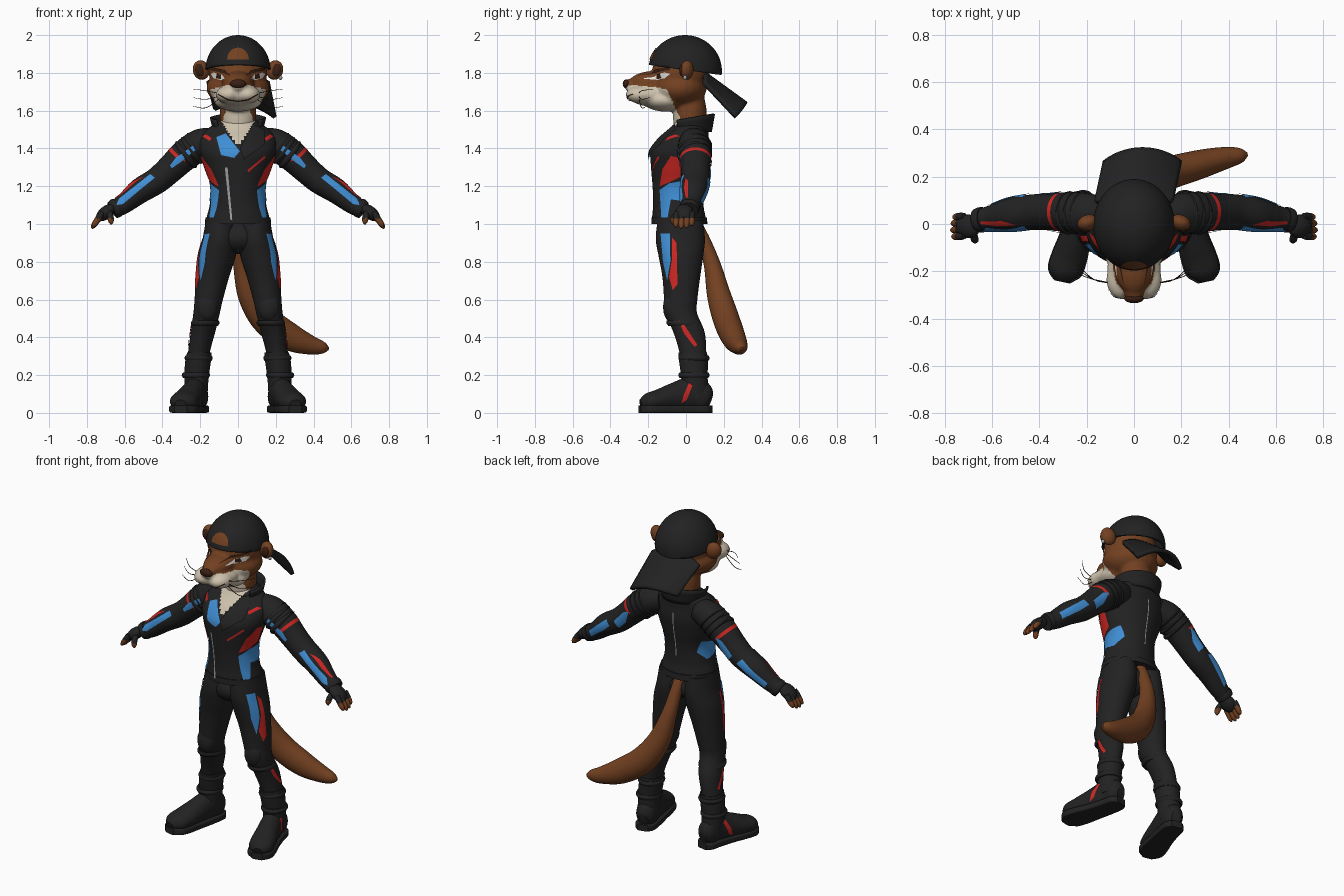
import bpy, bmesh, math
from mathutils import Vector, Matrix
from mathutils.bvhtree import BVHTree

if "Cube" in bpy.data.objects:
    bpy.data.objects.remove(bpy.data.objects["Cube"])

COLORS = {"black": (.016, .016, .017), "brown": (.17, .052, .015), "cream": (.62, .54, .42),
          "blue": (.05, .27, .66), "red": (.62, .02, .016), "dark_brown": (.04, .013, .006),
          "grey": (.35, .35, .36), "white": (.8, .78, .74)}
MATS = {}
for n, c in COLORS.items():
    MATS[n] = bpy.data.materials.new(n)
    MATS[n].diffuse_color = (*c, 1)
TREES = {}  # surfaces that plates can be laid on


def finish(name, bm, mats, mirror=False, rule=None, solid=0):
    """Turn a bmesh into a smooth object; rule(centre) picks the material slot."""
    mats = [mats] if isinstance(mats, str) else mats
    TREES[name] = BVHTree.FromBMesh(bm)
    me = bpy.data.meshes.new(name)
    for f in bm.faces:
        f.material_index = rule(f.calc_center_median()) if rule else 0
    bm.to_mesh(me)
    bm.free()
    for m in mats:
        me.materials.append(MATS[m])
    me.shade_smooth()
    me.set_sharp_from_angle(angle=math.radians(40))
    ob = bpy.data.objects.new(name, me)
    bpy.context.collection.objects.link(ob)
    if solid:
        ob.modifiers.new("thickness", 'SOLIDIFY').thickness = solid
    if mirror:
        ob.modifiers.new("mirror", 'MIRROR').use_mirror_merge = False
    return ob


def loft(name, rings, mats, mirror=False, rule=None, ref=(1, 0, 0), up=None, segs=40, sub=8, power=1):
    """Smooth tube through rings of (x, y, z, radius_a, radius_b)."""
    pts = []
    for i in range(len(rings) - 1):
        p = [rings[max(0, min(len(rings) - 1, i + k))] for k in (-1, 0, 1, 2)]
        for s in range(sub):
            t = s / sub
            pts.append([.5 * (2 * b + (c - a) * t + (2 * a - 5 * b + 4 * c - d) * t * t
                              + (3 * b - a - 3 * c + d) * t ** 3) for a, b, c, d in zip(*p)])
    pts.append(list(rings[-1]))
    bm = bmesh.new()
    loops = []
    for i, p in enumerate(pts):
        tan = Vector(up) if up else (Vector(pts[min(i + 1, len(pts) - 1)][:3])
                                     - Vector(pts[max(i - 1, 0)][:3])).normalized()
        u = Vector(ref)
        u = (u - tan * tan.dot(u)).normalized()
        v = tan.cross(u)
        loop = []
        for k in range(segs):
            a = 2 * math.pi * k / segs
            c, s = (math.copysign(abs(w) ** power, w) for w in (math.cos(a), math.sin(a)))
            loop.append(bm.verts.new(Vector(p[:3]) + u * p[3] * c + v * p[4] * s))
        loops.append(loop)
    for a, b in zip(loops, loops[1:]):
        for k in range(segs):
            j = (k + 1) % segs
            bm.faces.new((a[k], a[j], b[j], b[k]))
    bm.faces.new(loops[0][::-1])
    bm.faces.new(loops[-1])
    bmesh.ops.recalc_face_normals(bm, faces=bm.faces[:])
    return finish(name, bm, mats, mirror, rule)


def add_ball(bm, loc, rad, rot=(0, 0, 0)):
    m = Matrix.Translation(loc)
    for ang, ax in zip(rot, "XYZ"):
        m = m @ Matrix.Rotation(math.radians(ang), 4, ax)
    bmesh.ops.create_uvsphere(bm, u_segments=24, v_segments=16, radius=1,
                              matrix=m @ Matrix.Diagonal((*rad, 1)))


def ball(name, loc, rad, mat, mirror=False, rot=(0, 0, 0)):
    bm = bmesh.new()
    add_ball(bm, loc, rad, rot)
    return finish(name, bm, mat, mirror)


def plate(name, on, view, pts, mat, mirror=False, lift=.005):
    """Lay a thin polygon, drawn in one view plane, onto another part's surface."""
    to3d, ray = {"front": (lambda a, b: Vector((a, -2, b)), Vector((0, 1, 0))),
                 "back": (lambda a, b: Vector((a, 2, b)), Vector((0, -1, 0))),
                 "side": (lambda a, b: Vector((2, a, b)), Vector((-1, 0, 0))),
                 "top": (lambda a, b: Vector((a, b, 3)), Vector((0, 0, -1)))}[view]
    bm = bmesh.new()
    f = bm.faces.new([bm.verts.new(to3d(*p)) for p in pts])
    f.normal_update()
    if f.normal.dot(ray) > 0:
        f.normal_flip()
    bmesh.ops.triangulate(bm, faces=bm.faces[:])
    bmesh.ops.subdivide_edges(bm, edges=bm.edges[:], cuts=8, use_grid_fill=True)
    for v in bm.verts:
        hit = TREES[on].ray_cast(v.co, ray)
        if hit[0] is None:
            hit = TREES[on].find_nearest(v.co + ray * 1.8)
        v.co = hit[0] - ray * lift
    return finish(name, bm, mat, mirror)


def sheet(name, fn, mat, nu, nv, solid):
    """Grid surface fn(u, v) with thickness."""
    bm = bmesh.new()
    g = [[bm.verts.new(fn(i / nu, j / nv)) for j in range(nv + 1)] for i in range(nu + 1)]
    for i in range(nu):
        for j in range(nv):
            bm.faces.new((g[i][j], g[i + 1][j], g[i + 1][j + 1], g[i][j + 1]))
    return finish(name, bm, mat, solid=solid)


# jacket body with the open neck
loft("jacket", [(0, -.035, 1.0, .172, .145), (0, -.037, 1.04, .165, .14), (0, -.04, 1.1, .15, .133),
                (0, -.04, 1.2, .143, .137), (0, -.035, 1.3, .175, .15), (0, -.03, 1.38, .2, .155),
                (0, -.01, 1.45, .2, .13), (0, .015, 1.5, .165, .105), (0, .03, 1.54, .11, .088),
                (0, .03, 1.56, .09, .07)], ["black", "cream"], up=(0, 0, 1), segs=80, sub=10,
     rule=lambda p: int(p.y < 0 and abs(p.x) < (p.z - 1.41) * .66))
loft("jacket_hem", [(0, -.035, 1.0, .176, .149), (0, -.036, 1.035, .172, .146)], "black", up=(0, 0, 1))
sheet("collar", lambda u, v: ((.118 + .02 * v) * math.sin(4.4 * (u - .5)),
                              .025 + (.1 + .017 * v) * math.cos(4.4 * (u - .5)),
                              1.49 + v * (.075 + .02 * math.cos(4.4 * (u - .5)))), "black", 32, 4, .012)
plate("lapel", "jacket", "front", [(.08, 1.53), (.14, 1.5), (.14, 1.42), (.03, 1.34), (.01, 1.40)],
      "black", lift=.014)
plate("chest_panel", "jacket", "front", [(-.115, 1.46), (-.065, 1.48), (-.01, 1.41), (.01, 1.385),
                                         (-.02, 1.35), (-.09, 1.365)], "blue")
plate("front_zip", "jacket", "front", [(-.07, 1.3), (-.055, 1.3), (-.03, 1.02), (-.04, 1.02)], "grey")
plate("pocket_zip", "jacket", "front", [(.05, 1.285), (.14, 1.36), (.145, 1.35), (.055, 1.275)], "red")
plate("back_zip", "jacket", "back", [(-.003, 1.14), (.003, 1.14), (.003, 1.42), (-.003, 1.42)], "grey")
plate("side_red", "jacket", "side", [(-.14, 1.2), (-.125, 1.29), (-.08, 1.36), (-.03, 1.35),
                                     (-.03, 1.25), (-.09, 1.22)], "red", True)
plate("side_blue", "jacket", "side", [(-.14, 1.18), (-.09, 1.215), (.04, 1.24), (.05, 1.17), (0, 1.12),
                                      (-.08, 1.13), (-.1, 1.02), (-.13, 1.02)], "blue", True)
plate("shoulder_red", "jacket", "front", [(.17, 1.475), (.19, 1.465), (.15, 1.44), (.14, 1.455)], "red", True)

# sleeves with a red shoulder ring
ring_at, ring_dir = Vector((.31, .05, 1.345)), Vector((.72, 0, -.69))
loft("sleeve", [(.12, .04, 1.44, .07, .07), (.2, .045, 1.42, .086, .083), (.28, .05, 1.365, .085, .082),
                (.36, .05, 1.29, .077, .074), (.43, .05, 1.23, .075, .07), (.52, .04, 1.175, .07, .066),
                (.6, .025, 1.11, .055, .053), (.66, .015, 1.075, .046, .046)],
     ["black", "red"], True, ref=(0, 1, 0), sub=12,
     rule=lambda p: int(abs((p - ring_at).dot(ring_dir)) < .013 and p.z > 1.335))
for i, (x, z) in enumerate([(.215, 1.41), (.245, 1.39), (.275, 1.367)]):
    loft(f"shoulder_rib_{i}", [(x - .009, .047, z + .007, .084, .08), (x, .047, z, .092, .089),
                               (x + .009, .048, z - .007, .084, .08)], "black", True, ref=(0, 1, 0), sub=4)
plate("upper_arm_blue", "sleeve", "front", [(.36, 1.31), (.33, 1.35), (.24, 1.415), (.225, 1.39),
                                            (.30, 1.33), (.35, 1.295)], "blue", True)
plate("forearm_blue", "sleeve", "front", [(.645, 1.1), (.63, 1.135), (.465, 1.265), (.44, 1.245),
                                          (.52, 1.18), (.61, 1.105)], "blue", True)
plate("forearm_red", "sleeve", "top", [(.5, -.005), (.56, .012), (.65, .01), (.65, 0), (.58, -.01)], "red", True)
plate("back_forearm_blue", "sleeve", "back", [(.44, 1.22), (.47, 1.25), (.62, 1.125), (.6, 1.09),
                                              (.5, 1.165)], "blue", True)
plate("back_arm_blue", "sleeve", "back", [(.3, 1.35), (.33, 1.27), (.38, 1.22), (.41, 1.26), (.34, 1.335)],
      "blue", True)

# gloves with bare finger ends
loft("glove_cuff", [(.635, .02, 1.093, .052, .05), (.65, .017, 1.082, .054, .052),
                    (.665, .014, 1.072, .05, .048)], "black", True, ref=(0, 1, 0), sub=4)
ball("glove", (.7, -.01, 1.06), (.06, .05, .034), "black", True, (0, 38, 0))
for i, (y, reach) in enumerate([(-.05, .95), (-.022, 1.05), (.006, 1), (.032, .85)]):
    a, d = Vector((.722, y, 1.055)), Vector((.05, -.004, -.075)) * reach
    rows = [(*(a + d * t), r, r) for t, r in ((-.1, .014), (.2, .017), (.5, .0165), (.8, .014), (1, .005))]
    loft(f"finger_{i}", rows, ["black", "brown"], True, ref=(0, 1, 0), segs=12, sub=4,
         rule=lambda p: int(p.z < 1.03))
loft("thumb", [(.68, -.04, 1.06, .016, .016), (.675, -.062, 1.035, .017, .017),
               (.672, -.068, 1.012, .014, .014), (.672, -.068, .998, .004, .004)], ["black", "brown"], True,
     ref=(1, 0, 0), segs=12, sub=4, rule=lambda p: int(p.z < 1.03))

# trousers
ball("pelvis", (0, -.028, .93), (.16, .122, .09), "black")
loft("trouser_leg", [(.09, -.03, 1.02, .08, .12), (.095, -.03, .92, .093, .13), (.112, -.027, .83, .1, .118),
                     (.135, -.025, .72, .088, .1), (.155, -.028, .6, .075, .088), (.166, -.027, .53, .07, .085),
                     (.185, .015, .43, .065, .083), (.205, .035, .33, .058, .072), (.22, .045, .22, .055, .063)],
     "black", True, up=(0, 0, -1))
ball("knee_pad", (.163, -.083, .56), (.055, .038, .075), "black", True)
loft("knee_seam", [(.172, -.018, .49, .07, .084), (.174, -.014, .475, .076, .09), (.177, -.008, .46, .07, .085)],
     "black", True, up=(0, 0, -1), sub=4)
plate("thigh_blue", "trouser_leg", "side", [(-.135, .95), (-.085, .95), (-.083, .8), (-.1, .7), (-.122, .8)],
      "blue", True)
plate("thigh_red", "trouser_leg", "side", [(-.075, .93), (-.05, .9), (-.045, .68), (-.07, .65), (-.09, .72),
                                           (-.073, .82)], "red", True)
plate("shin_red", "trouser_leg", "side", [(-.04, .49), (-.015, .475), (.06, .36), (.045, .35), (-.01, .42)],
      "red", True)

# boots
loft("boot_shaft", [(.205, .035, .32, .064, .076), (.212, .04, .27, .068, .076), (.22, .045, .18, .064, .07),
                    (.222, .05, .08, .06, .075)], "black", True, up=(0, 0, -1))
for i, z in enumerate((.29, .2)):
    x = .255 - z * .16
    loft(f"boot_strap_{i}", [(x, .042, z + .015, .068, .076), (x, .042, z, .075, .083),
                             (x, .042, z - .015, .068, .076)], "black", True, up=(0, 0, -1), sub=4)
FOOT = [(.206, .13, .07, .03, .04), (.212, .1, .08, .055, .075), (.225, .03, .1, .06, .09),
        (.25, -.06, .085, .065, .075), (.275, -.14, .068, .073, .058), (.295, -.2, .056, .068, .048),
        (.304, -.238, .045, .03, .025)]
loft("boot_foot", FOOT, "black", True)
loft("boot_sole", [(x, y * 1.03, .02, r + .004, .02) for x, y, z, r, _ in FOOT], "black", True, power=.3)
plate("boot_red", "boot_foot", "side", [(.02, .17), (.04, .16), (.005, .07), (-.025, .05), (-.01, .1)], "red", True)

# tail
loft("tail", [(0, .06, 1.0, .025, .03), (.005, .1, .9, .035, .035), (.02, .14, .78, .045, .045),
              (.065, .175, .62, .066, .062), (.15, .215, .49, .078, .068), (.27, .25, .405, .074, .062),
              (.38, .278, .36, .052, .048), (.45, .29, .345, .032, .032), (.48, .295, .34, .008, .008)],
     "brown", ref=(0, 0, 1))

# head: blended volumes, cream muzzle and throat
bm = bmesh.new()
for loc, rad in [((0, -.03, 1.8), (.155, .15, .145)), ((0, -.035, 1.72), (.168, .145, .1)),
                 ((0, -.19, 1.685), (.115, .115, .062)), ((0, -.17, 1.75), (.085, .13, .06)),
                 ((.05, -.235, 1.685), (.068, .085, .048)), ((-.05, -.235, 1.685), (.068, .085, .048)),
                 ((0, -.11, 1.655), (.13, .12, .06)), ((0, .02, 1.58), (.098, .09, .17)),
                 ((0, -.29, 1.735), (.045, .04, .035))]:
    add_ball(bm, loc, rad)
tmp = finish("head_volume", bm, "brown")
mod = tmp.modifiers.new("blend", 'REMESH')
mod.mode, mod.voxel_size = 'VOXEL', .009
mod = tmp.modifiers.new("soften", 'SMOOTH')
mod.factor, mod.iterations = .5, 8
bm = bmesh.new()
bm.from_object(tmp, bpy.context.evaluated_depsgraph_get())
bpy.data.objects.remove(tmp)
finish("head", bm, ["brown", "cream"], rule=lambda p: int(
    p.z < 1.735 - .25 * max(0, abs(p.x) - .06) and p.y < -.05 - (p.z - 1.6) * .45))
ball("nose", (0, -.315, 1.742), (.042, .02, .024), "dark_brown")
plate("eye_white", "head", "front", [(.07, 1.77), (.085, 1.79), (.13, 1.802), (.145, 1.795), (.13, 1.772),
                                     (.09, 1.762)], "white", True)
plate("iris", "head", "front", [(.09, 1.768), (.09, 1.79), (.112, 1.797), (.118, 1.77)], "dark_brown", True, .008)
plate("brow", "head", "front", [(.04, 1.785), (.08, 1.8), (.145, 1.815), (.14, 1.83), (.07, 1.815)],
      "dark_brown", True, .008)
plate("mouth", "head", "front", [(0, 1.652), (.05, 1.66), (.105, 1.69), (.11, 1.686), (.055, 1.654), (0, 1.646)],
      "dark_brown", True)
ball("ear", (.195, .005, 1.815), (.045, .034, .052), "brown", True, (0, 15, -20))
ball("inner_ear", (.2, -.018, 1.815), (.028, .016, .035), "dark_brown", True, (0, 15, -20))
ball("ear_stud", (.225, -.005, 1.775), (.01, .01, .012), "grey")
for i, (z, y) in enumerate([(1.715, -.17), (1.67, -.19), (1.625, -.21)]):
    loft(f"whisker_{i}", [(.09, -.25, 1.69 - .01 * i, .002, .002), (.17, -.235, z - .01, .002, .002),
                          (.24, y, z, .001, .001)], "dark_brown", True, ref=(0, 1, 0), segs=6, sub=4)

# cap worn backwards
bm = bmesh.new()
bmesh.ops.create_uvsphere(bm, u_segments=48, v_segments=32, radius=1,
                          matrix=Matrix.Translation((0, -.005, 1.81)) @ Matrix.Diagonal((.173, .195, .19, 1)))
bmesh.ops.bisect_plane(bm, geom=bm.verts[:] + bm.edges[:] + bm.faces[:], plane_co=(0, 0, 1.815),
                       plane_no=(0, .14, 1), clear_inner=True)
finish("cap", bm, "black", solid=.012)
ball("cap_button", (0, -.005, 1.995), (.014, .014, .006), "black")
arch = [(.058 * math.cos(math.pi * k / 8), 1.872 + .062 * math.sin(math.pi * k / 8)) for k in range(9)]
plate("cap_opening", "cap", "front", arch, "brown")


def brim(u, v):
    u = 2 * u - 1
    return (.168 * u + .036 * v, .1 + .225 * v * math.sqrt(1 - .45 * u * u),
            1.81 - .165 * v - .055 * u * u - .02 * u * v)


sheet("cap_brim", brim, "black", 24, 12, .022)

for m in bpy.data.materials:
    if m.users and not m.is_grease_pencil:
        m.use_nodes = True
        m.node_tree.nodes["Principled BSDF"].inputs["Base Color"].default_value = m.diffuse_color
